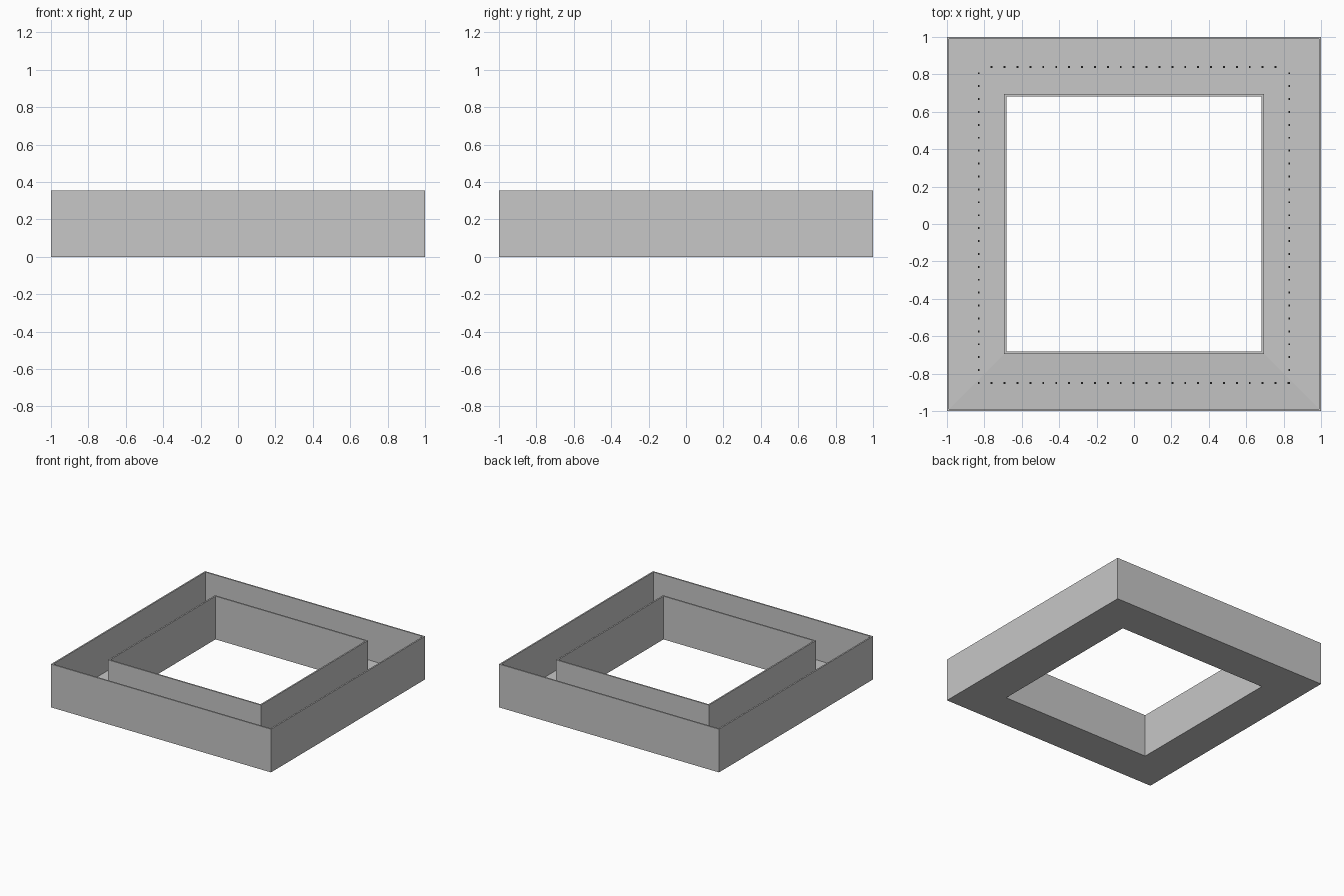
import bpy, bmesh

if "Cube" in bpy.data.objects:
    bpy.data.objects.remove(bpy.data.objects["Cube"])

OUT, INN, H = 1.0, 0.695, 0.355   # outer half-width, inner half-width, height
T, FLOOR = 0.012, 0.03            # wall thickness, floor height


def material(name, v):
    m = bpy.data.materials.new(name)
    m.diffuse_color = (v, v, v, 1)
    m.use_nodes = True
    m.node_tree.nodes["Principled BSDF"].inputs["Base Color"].default_value = m.diffuse_color
    return m


grey = material("light grey", 0.57)
front_grey = material("slightly darker grey", 0.54)
black = material("black", 0.01)


def make_object(name, bm, *mats):
    bmesh.ops.recalc_face_normals(bm, faces=bm.faces)
    me = bpy.data.meshes.new(name)
    bm.to_mesh(me)
    bm.free()
    for m in mats:
        me.materials.append(m)
    ob = bpy.data.objects.new(name, me)
    bpy.context.collection.objects.link(ob)


# Planter: one trough profile (radius, z) swept round a square with mitred corners
profile = [(OUT, 0), (OUT, H), (OUT - T, H), (OUT - T, FLOOR),
           (INN, FLOOR), (INN, H), (INN - T, H), (INN - T, 0)]
corners = [(-1, -1), (1, -1), (1, 1), (-1, 1)]
bm = bmesh.new()
rings = [[bm.verts.new((sx * r, sy * r, z)) for r, z in profile] for sx, sy in corners]
n = len(profile)
for side in range(4):
    a, b = rings[side], rings[(side + 1) % 4]
    for i in range(n):
        j = (i + 1) % n
        f = bm.faces.new((a[i], a[j], b[j], b[i]))
        # front length of the trough floor is a touch darker
        if side == 0 and i == 3:
            f.material_index = 1
make_object("square_trough", bm, grey, front_grey)

# Row of tiny drain dots along the middle of the trough floor
STEP, R = 0.069, 0.83
spots = set()
for k in range(25):
    p = -R + k * STEP
    spots.add((round(p, 3), -0.85))
    for x in (-R, R):
        spots.add((x, round(-0.85 + k * STEP, 3)))
    if 0 < k < 24:
        spots.add((round(p, 3), 0.84))
bm = bmesh.new()
s = 0.005
for x, y in sorted(spots):
    z = FLOOR + 0.002
    bm.faces.new([bm.verts.new((x + s * cx, y + s * cy, z)) for cx, cy in corners])
for f in bm.faces:
    f.normal_update()
make_object("drain_dots", bm, black)
